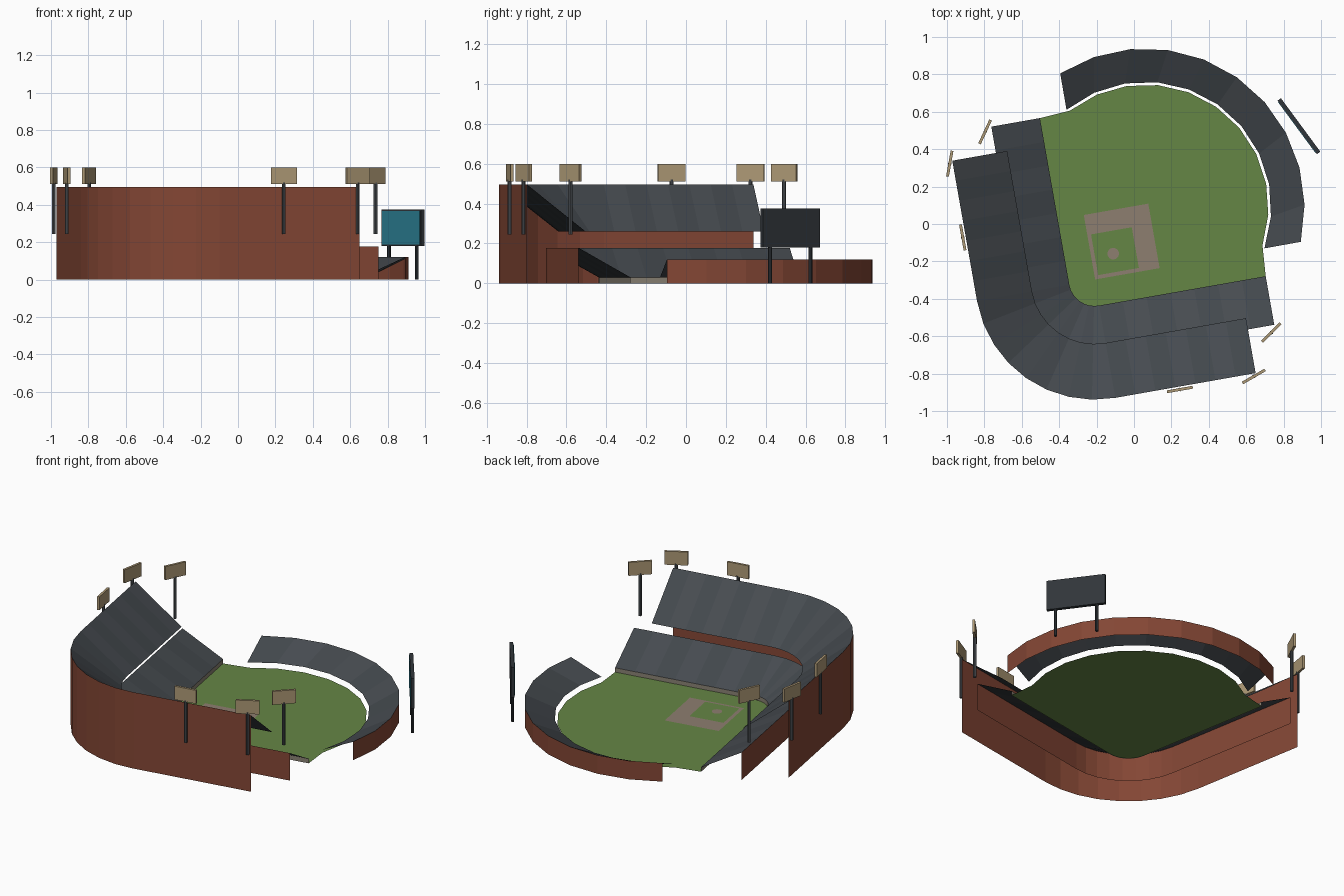
import bpy, bmesh
from math import radians, sin, cos, pi
from mathutils import Matrix

if "Cube" in bpy.data.objects:
    bpy.data.objects.remove(bpy.data.objects["Cube"])

TILT = Matrix.Rotation(radians(10), 4, 'Z')   # whole park is turned 10 degrees


def mat(name, r, g, b):
    m = bpy.data.materials.new(name)
    m.diffuse_color = (r, g, b, 1)
    m.use_nodes = True
    m.node_tree.nodes["Principled BSDF"].inputs["Base Color"].default_value = m.diffuse_color
    return m


SEAT = mat("seat_grey", .055, .064, .073)
SEAT2 = mat("seat_grey_light", .062, .071, .081)
BRICK = mat("brick", .23, .062, .035)
GRASS = mat("grass", .13, .24, .06)
DIRT = mat("dirt", .27, .21, .16)
TAN = mat("tan", .42, .32, .18)
FENCE = mat("fence", .25, .22, .17)
STEEL = mat("steel", .08, .09, .1)
BLACK = mat("board_frame", .03, .036, .042)
TEAL = mat("screen", .025, .21, .29)


def finish(name, bm, mats, world=TILT):
    me = bpy.data.meshes.new(name)
    bm.to_mesh(me)
    bm.free()
    for m in mats:
        me.materials.append(m)
    ob = bpy.data.objects.new(name, me)
    ob.matrix_world = world
    bpy.context.collection.objects.link(ob)
    return ob


def sheet(name, a, za, b, zb, *mats):
    """Strip of quads between path a at height za and path b at height zb."""
    bm = bmesh.new()
    va = [bm.verts.new((x, y, za)) for x, y in a]
    vb = [bm.verts.new((x, y, zb)) for x, y in b]
    for i in range(len(a) - 1):
        f = bm.faces.new((va[i], va[i + 1], vb[i + 1], vb[i]))
        f.material_index = i % len(mats)
    return finish(name, bm, mats)


def flat(name, pts, z, m):
    bm = bmesh.new()
    f = bm.faces.new([bm.verts.new((x, y, z)) for x, y in pts])
    f.normal_update()
    if f.normal.z < 0:
        f.normal_flip()
    return finish(name, bm, [m])


def box(name, size, world, m):
    bm = bmesh.new()
    bmesh.ops.create_cube(bm, size=1, matrix=Matrix.Diagonal((*size, 1)))
    return finish(name, bm, [m], world)


def pole(name, r, z0, z1, world, m):
    bm = bmesh.new()
    bmesh.ops.create_cone(bm, cap_ends=True, segments=8, radius1=r, radius2=r, depth=z1 - z0)
    return finish(name, bm, [m], world @ Matrix.Translation((0, 0, (z0 + z1) / 2)))


C = -.26    # centre of the rounded corner behind home plate


def bowl(d, end, n=7):
    """L-shaped path at distance d with a rounded corner."""
    right = [(end + (C - end) * i / n, -d) for i in range(n)]
    arc = [(C + (d + C) * cos(t), C + (d + C) * sin(t))
           for t in (1.5 * pi - pi / 2 * i / 8 for i in range(9))]
    left = [(y, x) for x, y in reversed(right)]
    return right + arc + left


def outfield(r, half, n=10, c=.0765):
    return [(c + r * cos(radians(45 + half - 2 * half * i / n)),
             c + r * sin(radians(45 + half - 2 * half * i / n))) for i in range(n + 1)]


# lower deck
low_in, low_out = bowl(.397, .645), bowl(.661, .645)
sheet("lower_stand", low_in, .03, low_out, .178, SEAT, SEAT2)
sheet("lower_front_wall", low_in, 0, low_in, .03, FENCE)
sheet("lower_outer_wall", low_out, .178, low_out, 0, BRICK)

# upper deck, floating over the rear of the lower deck
up_in, up_out = bowl(.6, .502), bowl(.898, .502)
sheet("upper_stand", up_in, .26, up_out, .495, SEAT, SEAT2)
sheet("upper_outer_wall", up_out, .495, up_out, 0, BRICK)

# outfield deck
out_in, out_out = outfield(.672, 74), outfield(.85, 67.5)
sheet("outfield_stand", out_in, .03, out_out, .12, SEAT, SEAT2)
sheet("outfield_outer_wall", out_out, .12, out_out, 0, BRICK)

# playing field
flat("field", low_in + outfield(.657, 73), .002, GRASS)


def square(lo, hi):
    return [(lo, lo), (hi, lo), (hi, hi), (lo, hi)]


flat("infield_dirt", square(-.256, .094), .005, DIRT)
flat("infield_grass", square(-.236, -.015), .008, GRASS)
flat("mound", [(-.137 + .031 * cos(i * pi / 8), -.137 + .031 * sin(i * pi / 8))
               for i in range(16)], .011, DIRT)

# floodlights, mirrored across the diagonal of the park
for k, (x, y, a) in enumerate([(.088, -.914, 0), (.489, -.914, 20), (.623, -.699, 35)]):
    for side, (px, py, ang) in (("right", (x, y, a)), ("left", (y, x, 90 - a))):
        w = TILT @ Matrix.Translation((px, py, 0)) @ Matrix.Rotation(radians(ang), 4, 'Z')
        pole(f"light_pole_{side}_{k}", .01, .245, .52, w, STEEL)
        box(f"light_head_{side}_{k}", (.14, .015, .087),
            w @ Matrix.Translation((0, 0, .555)), TAN)

# scoreboard facing the field
w = Matrix.Translation((.882, .523, 0)) @ Matrix.Rotation(radians(-53.6), 4, 'Z')
box("scoreboard", (.355, .022, .195), w @ Matrix.Translation((0, 0, .277)), BLACK)
box("scoreboard_screen", (.338, .006, .18), w @ Matrix.Translation((0, -.011, .277)), TEAL)
for s in (-1, 1):
    pole(f"scoreboard_leg_{s}", .01, 0, .19, w @ Matrix.Translation((s * .125, 0, 0)), BLACK)
